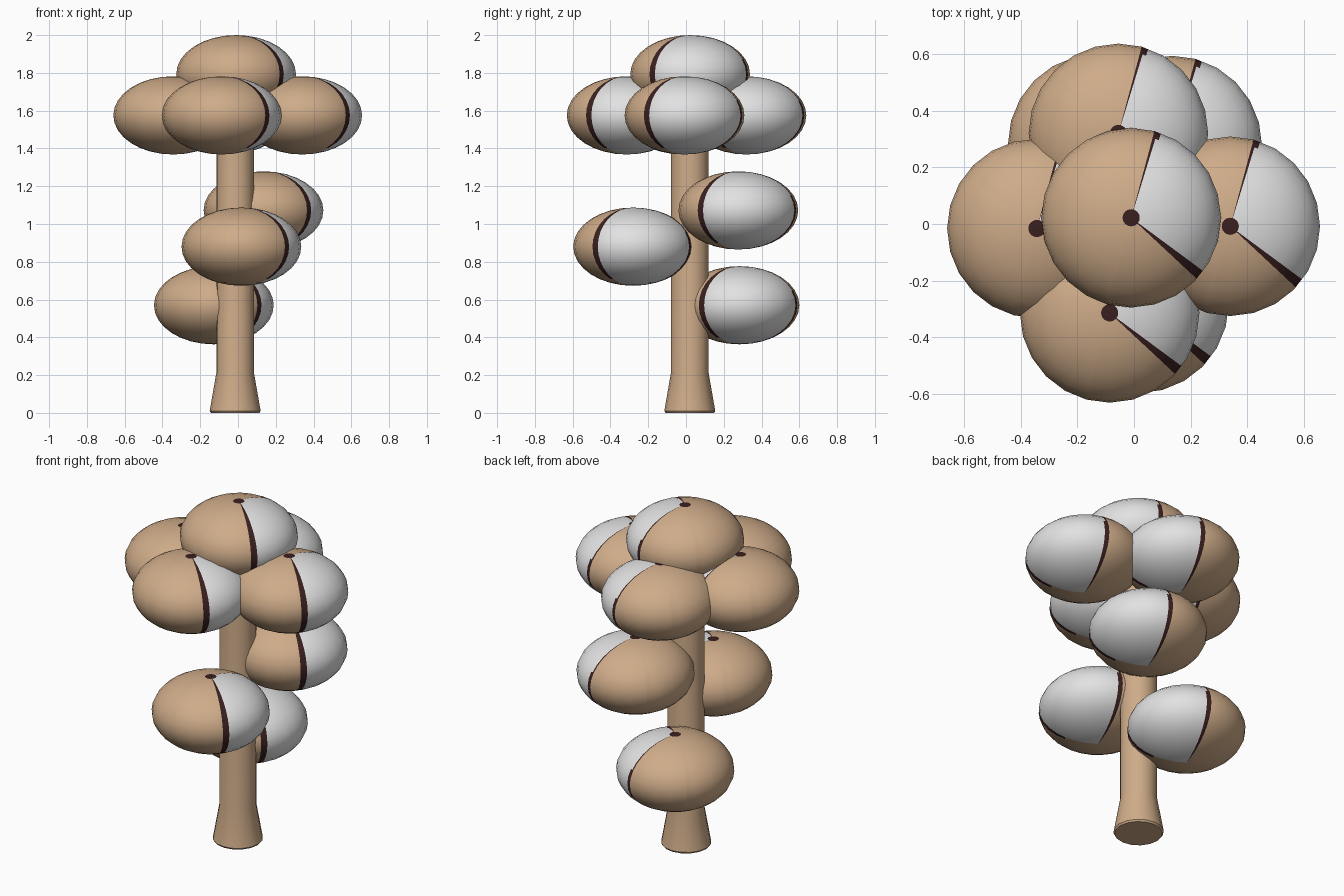
import bpy, bmesh, math

if "Cube" in bpy.data.objects:
    bpy.data.objects.remove(bpy.data.objects["Cube"])


def material(name, rgb):
    m = bpy.data.materials.new(name)
    m.diffuse_color = (*rgb, 1.0)
    m.use_nodes = True
    m.node_tree.nodes["Principled BSDF"].inputs["Base Color"].default_value = m.diffuse_color
    return m


TAN = material("warm_tan", (0.62, 0.41, 0.25))
WHITE = material("pale_grey_white", (0.76, 0.76, 0.76))
DARK = material("dark_brown", (0.042, 0.014, 0.014))


def finish(name, bm, location, mats, angle):
    mesh = bpy.data.meshes.new(name)
    bm.to_mesh(mesh)
    bm.free()
    for m in mats:
        mesh.materials.append(m)
    ob = bpy.data.objects.new(name, mesh)
    ob.location = location
    bpy.context.collection.objects.link(ob)
    bpy.ops.object.select_all(action='DESELECT')
    ob.select_set(True)
    bpy.context.view_layer.objects.active = ob
    bpy.ops.object.shade_smooth_by_angle(angle=math.radians(angle))
    return ob


# Trunk: flared foot, straight shaft hidden inside the crown at the top
def trunk():
    n = 16
    profile = [(0.128, 0.0), (0.135, 0.01), (0.1, 0.21), (0.1, 1.75)]
    bm = bmesh.new()
    rings = [[bm.verts.new((r * math.cos(2 * math.pi * i / n),
                            r * math.sin(2 * math.pi * i / n), z)) for i in range(n)]
             for r, z in profile]
    for a, b in zip(rings, rings[1:]):
        for i in range(n):
            j = (i + 1) % n
            bm.faces.new((a[i], a[j], b[j], b[i]))
    bm.faces.new(rings[0][::-1])
    bm.faces.new(rings[-1])
    finish("trunk", bm, (-0.015, 0.02, 0), [TAN], 30)


# Foliage blob: flattened ball with a white wedge, dark wedge borders and a dark dot on top
EDGES = (-43, -36.5, 70.5, 73, 75)


def blob(name, location):
    bm = bmesh.new()
    bmesh.ops.create_uvsphere(bm, u_segments=24, v_segments=16, radius=1)

    def cut(co, no):
        bmesh.ops.bisect_plane(bm, geom=bm.verts[:] + bm.edges[:] + bm.faces[:],
                               dist=1e-5, plane_co=co, plane_no=no)

    for deg in EDGES:
        a = math.radians(deg)
        cut((0, 0, 0), (-math.sin(a), math.cos(a), 0))
    cut((0, 0, 0.9906), (0, 0, 1))
    for f in bm.faces:
        c = f.calc_center_median()
        a = math.degrees(math.atan2(c.y, c.x))
        if c.z > 0.9907:
            f.material_index = 2
        elif EDGES[0] < a < EDGES[1]:
            f.material_index = 2 if c.z > -0.85 else 0
        elif EDGES[1] < a < EDGES[2]:
            f.material_index = 1
        elif EDGES[2] < a < EDGES[3]:
            f.material_index = 2 if c.z < 0.45 else 1
        elif EDGES[3] < a < EDGES[4]:
            f.material_index = 2
    bmesh.ops.scale(bm, vec=(0.317, 0.317, 0.207), verts=bm.verts)
    finish(name, bm, location, [TAN, WHITE, DARK], 60)


trunk()
for name, loc in {
    "crown_top": (-0.01, 0.022, 1.793),
    "crown_left": (-0.343, -0.016, 1.575),
    "crown_right": (0.34, -0.008, 1.575),
    "crown_back": (-0.055, 0.32, 1.575),
    "crown_front": (-0.086, -0.314, 1.575),
    "upper_back_blob": (0.135, 0.277, 1.072),
    "middle_front_blob": (0.018, -0.28, 0.88),
    "lower_back_blob": (-0.128, 0.283, 0.57),
}.items():
    blob(name, loc)
